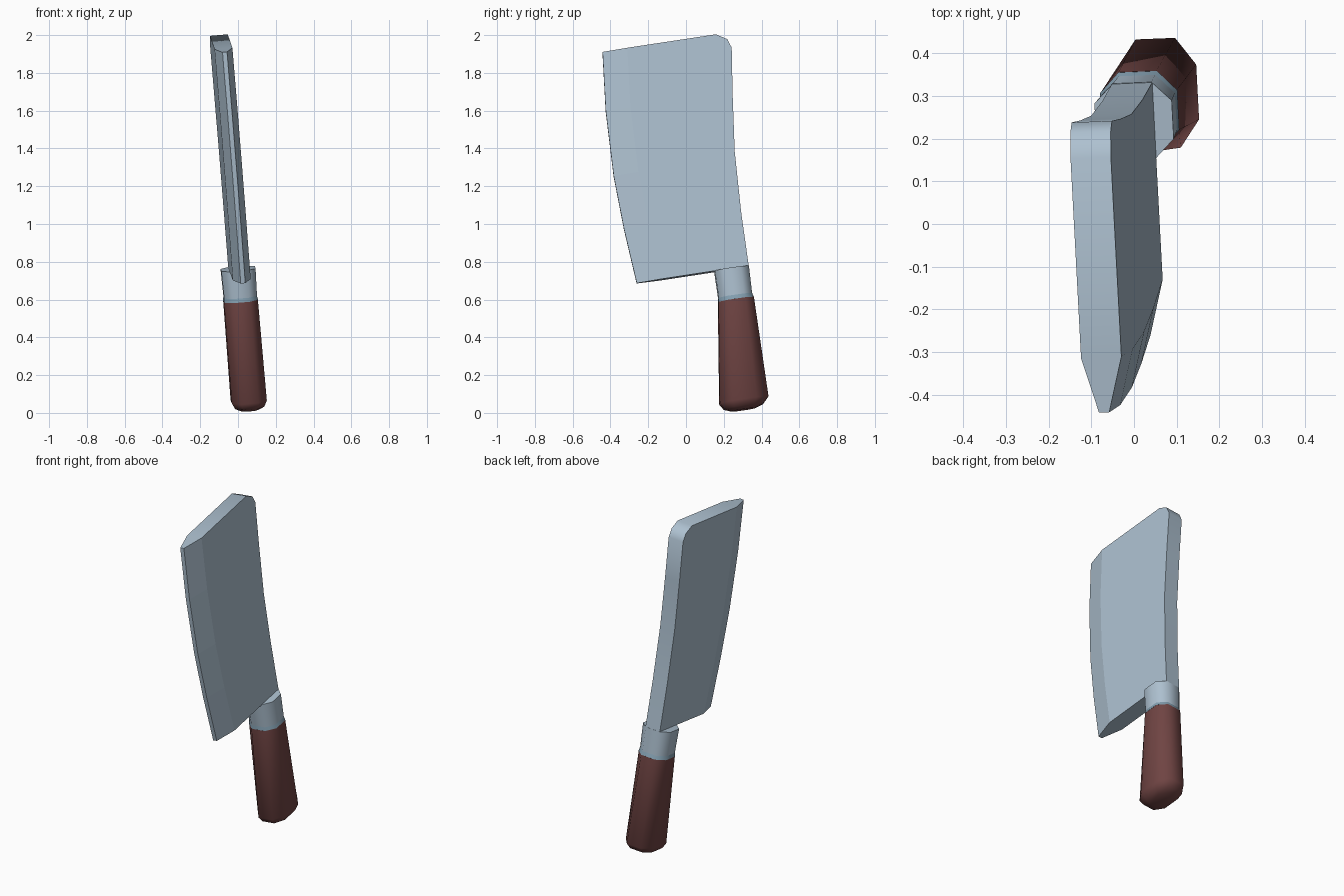
import bpy, bmesh, math
from mathutils import Vector

if "Cube" in bpy.data.objects:
    bpy.data.objects.remove(bpy.data.objects["Cube"])

# the whole knife leans: its mid plane is x = 0.0746 - 0.04y - 0.085z
NORMAL = Vector((1, 0.04, 0.085)).normalized()
SLOPE = 0.145  # rise of the cross-sections towards the back


def place(u, y, z):
    return Vector((0.0746 - 0.04 * y - 0.085 * z, y, z)) + NORMAL * u


def material(name, rgb):
    m = bpy.data.materials.new(name)
    m.diffuse_color = (*rgb, 1)
    m.use_nodes = True
    m.node_tree.nodes["Principled BSDF"].inputs["Base Color"].default_value = m.diffuse_color
    return m


steel = material("pale steel", (0.42, 0.53, 0.63))
blue_steel = material("blue steel", (0.23, 0.35, 0.44))
wood = material("dark red wood", (0.16, 0.058, 0.056))


def finish(bm, name, mat, angle):
    bmesh.ops.recalc_face_normals(bm, faces=bm.faces)
    me = bpy.data.meshes.new(name)
    bm.to_mesh(me)
    bm.free()
    me.materials.append(mat)
    ob = bpy.data.objects.new(name, me)
    bpy.context.collection.objects.link(ob)
    bpy.ops.object.select_all(action='DESELECT')
    ob.select_set(True)
    bpy.context.view_layer.objects.active = ob
    bpy.ops.object.shade_smooth_by_angle(angle=math.radians(angle))
    return ob


def loft(name, mat, rings):
    """Chamfered eight-sided sections: (y, z, half thickness, half depth)."""
    corners = [(.5, 1), (1, .5), (1, -.5), (.5, -1), (-.5, -1), (-1, -.5), (-1, .5), (-.5, 1)]
    bm = bmesh.new()
    loops = [[bm.verts.new(place(a * hu, y + b * hv * 0.99, z + b * hv * SLOPE))
              for a, b in corners] for y, z, hu, hv in rings]
    for lo, hi in zip(loops, loops[1:]):
        for i in range(8):
            j = (i + 1) % 8
            bm.faces.new((lo[i], lo[j], hi[j], hi[i]))
    bm.faces.new(loops[0])
    bm.faces.new(loops[-1])
    return finish(bm, name, mat, 60)


# blade: cutting edge, start of the bevel, and spine
edge = [(-.261, .686), (-.328, .97), (-.383, 1.253), (-.425, 1.597), (-.442, 1.91)]
bevel = [(y + 0.129, z + 0.019) for y, z in edge]
spine = [(.156, 2.0), (.216, 1.975), (.24, 1.93), (.245, 1.68), (.256, 1.38),
         (.29, 1.06), (.33, .776)]
bm = bmesh.new()
loops = []
for s in (-1, 1):
    e = [bm.verts.new(place(s * 0.012, y, z)) for y, z in edge]
    b = [bm.verts.new(place(s * 0.0475, y, z)) for y, z in bevel]
    p = [bm.verts.new(place(s * 0.0475, y, z)) for y, z in spine]
    bm.faces.new(b + p)
    for i in range(len(e) - 1):
        bm.faces.new((e[i], e[i + 1], b[i + 1], b[i]))
    loops.append(e + [b[-1]] + p + [b[0]])
left, right = loops
for i in range(len(left)):
    j = (i + 1) % len(left)
    bm.faces.new((left[i], left[j], right[j], right[i]))
blade = finish(bm, "blade", steel, 40)
for f in blade.data.polygons:  # flat sides, smooth rim
    if abs(f.normal.dot(NORMAL)) > 0.5:
        f.use_smooth = False

# bolster, collar ring and handle
loft("bolster", steel, [(.241, .763, .091, .091), (.26, .619, .087, .089)])
loft("collar", blue_steel, [(.26, .619, .087, .089), (.264, .598, .091, .094)])
loft("handle", wood, [(.264, .598, .09, .0945), (.306, .067, .093, .13),
                      (.305, .034, .077, .105), (.305, .017, .047, .062)])
